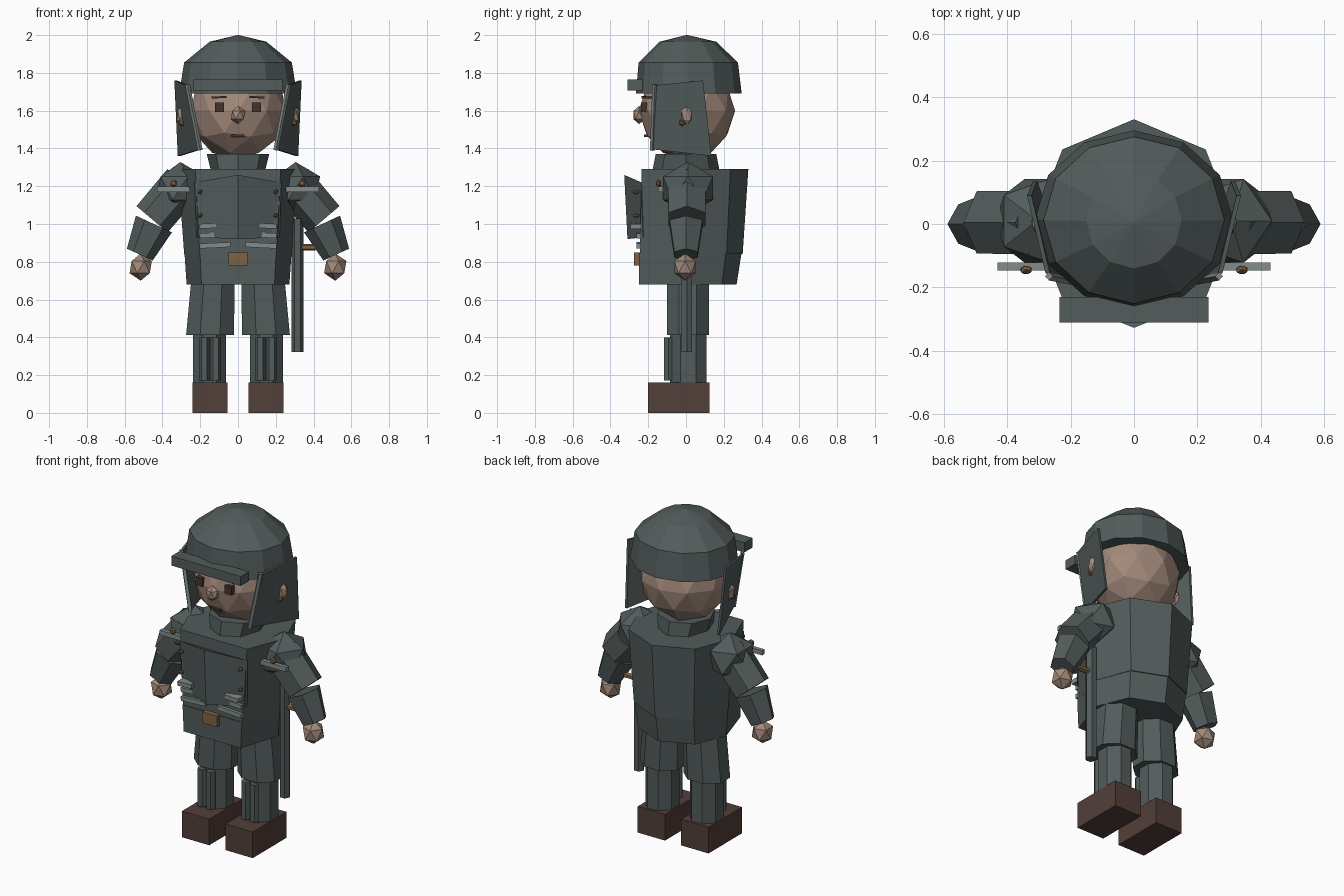
import bpy, bmesh, math
from mathutils import Vector, Matrix

if "Cube" in bpy.data.objects:
    bpy.data.objects.remove(bpy.data.objects["Cube"])


def material(name, r, g, b):
    m = bpy.data.materials.new(name)
    m.diffuse_color = (r, g, b, 1)
    m.use_nodes = True
    m.node_tree.nodes["Principled BSDF"].inputs["Base Color"].default_value = m.diffuse_color
    return m


CLOTH = material("slate cloth", .085, .107, .106)
STRAP = material("grey strap", .22, .26, .26)
BRASS = material("brass", .21, .125, .055)
SKIN = material("skin", .36, .25, .195)
BOOT = material("boot leather", .085, .05, .042)
DARK = material("dark brown", .055, .033, .026)


def finish(bm, name, mat):
    bmesh.ops.recalc_face_normals(bm, faces=bm.faces[:])
    me = bpy.data.meshes.new(name)
    bm.to_mesh(me)
    bm.free()
    me.materials.append(mat)
    ob = bpy.data.objects.new(name, me)
    bpy.context.collection.objects.link(ob)
    return ob


def loft(name, mat, rings):
    """Join equal-sized point rings and cap both ends."""
    bm = bmesh.new()
    vs = [[bm.verts.new(p) for p in ring] for ring in rings]
    n = len(vs[0])
    for a, b in zip(vs, vs[1:]):
        for i in range(n):
            bm.faces.new((a[i], a[(i + 1) % n], b[(i + 1) % n], b[i]))
    bm.faces.new(vs[0])
    bm.faces.new(vs[-1])
    return finish(bm, name, mat)


def oval(n, rx, ry, z, cx=0, cy=0, turn=0.0):
    return [(cx + rx * math.sin(2 * math.pi * (i + turn) / n),
             cy + ry * math.cos(2 * math.pi * (i + turn) / n), z) for i in range(n)]


def box(name, mat, x, y, z, tilt=0):
    """Box from ranges, tilted about y through its own centre."""
    bm = bmesh.new()
    bmesh.ops.create_cube(bm, size=1)
    c = Vector([(a[0] + a[1]) / 2 for a in (x, y, z)])
    s = [abs(a[1] - a[0]) for a in (x, y, z)]
    bm.transform(Matrix.Translation(c) @ Matrix.Rotation(tilt, 4, 'Y') @ Matrix.Diagonal((*s, 1)))
    return finish(bm, name, mat)


def ball(name, mat, c, r, sub=1):
    bm = bmesh.new()
    bmesh.ops.create_icosphere(bm, subdivisions=sub, radius=1)
    bm.transform(Matrix.Translation(c) @ Matrix.Diagonal((*r, 1)))
    return finish(bm, name, mat)


def limb(name, mat, a, b, r1, r2, n=6, depth=1.0):
    """Tapered prism between two points; depth scales it along y."""
    a, b = Vector(a), Vector(b)
    v = Vector((0, 1, 0))
    d = (b - a).normalized()
    u = v.cross(d).normalized()
    ring = lambda c, r: [c + u * r * math.cos(t) + v * r * depth * math.sin(t)
                         for t in (2 * math.pi * i / n for i in range(n))]
    return loft(name, mat, [ring(a, r1), ring(b, r2)])


# Coat body and skirt: eight-sided back, flat front
def coat(rx, back, diag, front, z):
    half = [(.71 * rx, diag), (rx, 0), (.71 * rx, front)]
    return [(0, back, z)] + [(x, y, z) for x, y in half] + [(-x, y, z) for x, y in half[::-1]]


loft("coat", CLOTH, [coat(.285, .30, .215, -.245, .84), coat(.318, .33, .235, -.235, 1.29)])
loft("coat_skirt", CLOTH, [coat(.272, .268, .19, -.25, .68), coat(.283, .293, .21, -.25, .84)])

# Pointed chest panel
loft("chest_panel", CLOTH, [
    [(-.22, -.225, .93), (0, -.31, .92), (.22, -.225, .93)],
    [(-.23, -.235, 1.22), (0, -.327, 1.26), (.23, -.235, 1.22)]])
box("belt_buckle", BRASS, (-.05, .05), (-.275, -.235), (.78, .848))

# Collar and head
loft("collar", CLOTH, [oval(8, .14, .18, 1.27), oval(8, .165, .16, 1.37)])
ball("head", SKIN, (0, .005, 1.6), (.26, .255, .262), 2)
ball("nose", SKIN, (0, -.248, 1.577), (.042, .036, .048))
box("mouth", DARK, (-.035, .035), (-.222, -.18), (1.46, 1.473))

# Helmet dome and brim
loft("helmet", CLOTH, [
    oval(12, .312, .28, 1.69, 0, .015), oval(12, .285, .263, 1.855, 0, .012),
    oval(12, .15, .15, 1.965, 0, .01), oval(12, .004, .004, 2.0, 0, .005)])
box("helmet_brim", CLOTH, (-.235, .235), (-.31, -.23), (1.708, 1.766))

for s, side in ((-1, "left"), (1, "right")):
    def part(name):
        return side + "_" + name

    # Face details
    box(part("eye"), DARK, (s * .075, s * .122), (-.238, -.19), (1.592, 1.642))
    box(part("eyebrow"), DARK, (s * .06, s * .14), (-.236, -.18), (1.666, 1.676), s * .05)
    ball(part("ear"), SKIN, (s * .298, .005, 1.575), (.03, .034, .055))
    ball(part("cheek_rivet"), BRASS, (s * .297, -.02, 1.537), (.02, .017, .02))

    # Cheek guard with its strap
    guard = [(.272, -.155, 1.735), (.33, .09, 1.76), (.312, .135, 1.36), (.2, -.175, 1.395)]
    loft(part("cheek_guard"), CLOTH, [[(s * (x + o), y, z) for x, y, z in guard]
                                      for o in (-.007, .007)])
    limb(part("cheek_strap"), STRAP, (s * .268, -.165, 1.74), (s * .2, -.178, 1.39), .013, .013, 4)

    # Arm
    ball(part("shoulder_pad"), CLOTH, (s * .305, .01, 1.19), (.145, .155, .138))
    limb(part("upper_arm"), CLOTH, (s * .29, .005, 1.22), (s * .455, .005, 1.025), .11, .108, 6, 1.05)
    limb(part("forearm"), CLOTH, (s * .445, 0, 1.0), (s * .52, 0, .838), .105, .075, 6, .95)
    ball(part("hand"), SKIN, (s * .515, -.005, .772), (.066, .066, .072))
    box(part("shoulder_bar"), STRAP, (s * .255, s * .43), (-.147, -.122), (1.17, 1.198))
    ball(part("shoulder_button"), BRASS, (s * .34, -.145, 1.215), (.021, .015, .021))

    # Coat buttons and rib braid
    for i, z in enumerate((1.17, 1.045)):
        ball(part("coat_button_%d" % (i + 1)), BRASS, (s * .2, -.265, z), (.013, .018, .013))
    for i, (x0, z) in enumerate(((.11, .99), (.105, .94), (.04, .887))):
        box(part("braid_%d" % (i + 1)), STRAP, (s * x0, s * .205), (-.295 if i == 0 else -.262, -.22),
            (z - .013, z + .013), s * .05)

    # Leg
    loft(part("trouser"), CLOTH, [oval(8, .137, .12, .413, s * .148, .01, .5),
                                  oval(8, .125, .12, .69, s * .133, .01, .5)])
    loft(part("lower_leg"), CLOTH, [oval(8, .095, .105, .15, s * .15, .012, .5),
                                    oval(8, .095, .105, .42, s * .15, .012, .5)])
    for i, cx in enumerate((.118, .178)):
        limb(part("shin_guard_%d" % (i + 1)), CLOTH, (s * cx, -.092, .172), (s * cx, -.092, .4), .028, .028)
    box(part("boot"), BOOT, (s * .055, s * .24), (-.2, .125), (0, .16))

# Side baton with its cross handle
limb("baton", CLOTH, (.315, .005, .322), (.315, .005, 1.03), .032, .032)
limb("baton_handle", BRASS, (.33, .005, .877), (.41, .005, .877), .018, .018)
